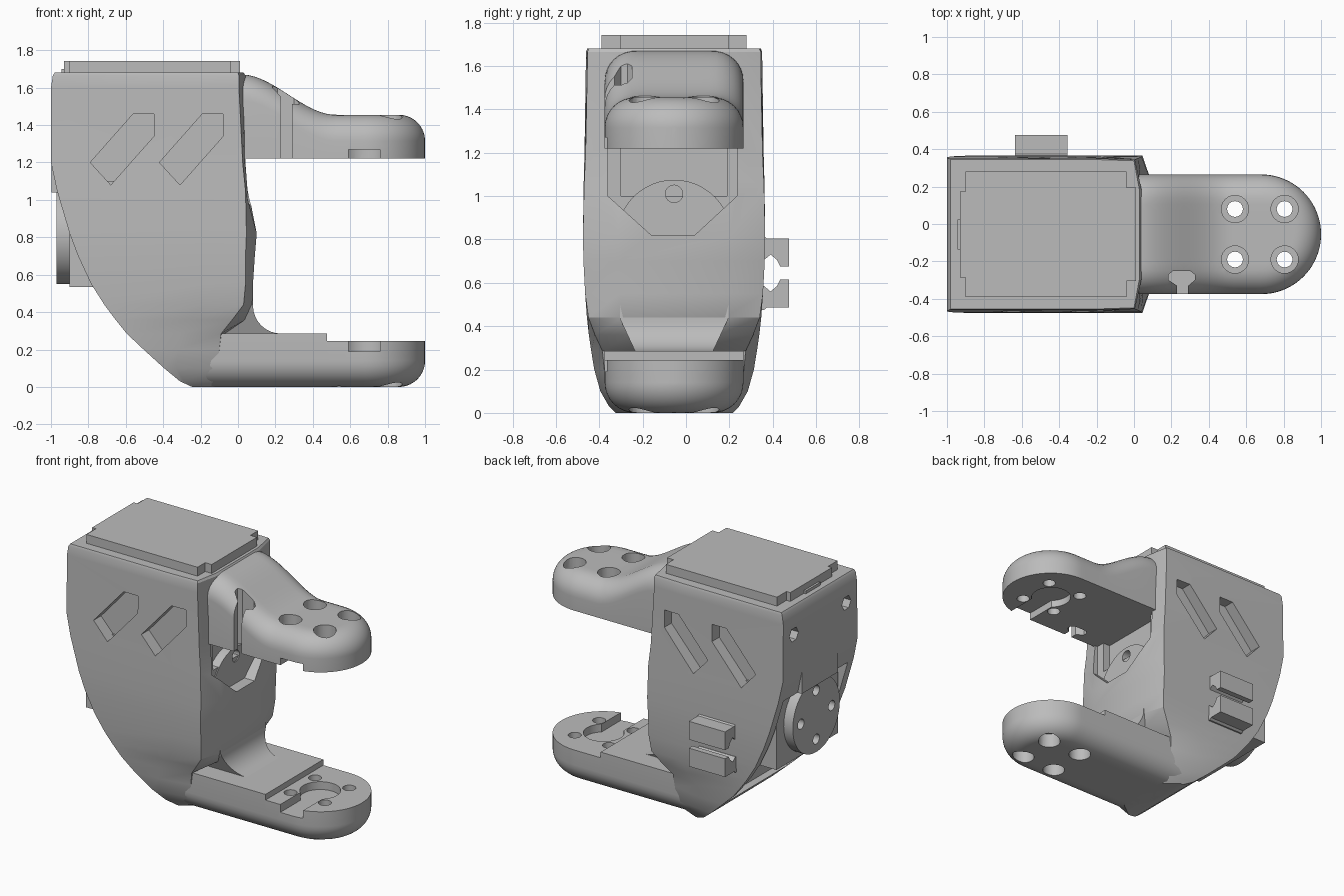
import bpy
import bmesh
from math import sin, cos, pi, hypot, sqrt

if "Cube" in bpy.data.objects:
    bpy.data.objects.remove(bpy.data.objects["Cube"])

MID = -0.055      # centre line of the whole bracket in y
ARM = 0.32        # half width of both arms
ROUND = 0.14      # rounding of the arm edges
TIP = 0.68        # centre of the rounded arm end
AXLE = 0.81       # height of the drive axle

grey = bpy.data.materials.new("matte grey")
grey.use_nodes = True
grey.diffuse_color = (0.5, 0.5, 0.5, 1)
grey.node_tree.nodes["Principled BSDF"].inputs["Base Color"].default_value = (0.5, 0.5, 0.5, 1)


def loft(name, rings):
    """Skin a list of equal-length rings and cap both ends."""
    bm = bmesh.new()
    rows = [[bm.verts.new(p) for p in ring] for ring in rings]
    count = len(rows[0])
    for a, b in zip(rows, rows[1:]):
        for i in range(count):
            j = (i + 1) % count
            bm.faces.new((a[i], a[j], b[j], b[i]))
    bm.faces.new(rows[0])
    bm.faces.new(rows[-1])
    bmesh.ops.recalc_face_normals(bm, faces=bm.faces)
    mesh = bpy.data.meshes.new(name)
    bm.to_mesh(mesh)
    bm.free()
    mesh.materials.append(grey)
    obj = bpy.data.objects.new(name, mesh)
    bpy.context.collection.objects.link(obj)
    return obj


def prism(name, axis, points, low, high):
    """Extrude a flat outline along x, y or z."""
    def place(p, h):
        return {"x": (h, p[0], p[1]), "y": (p[0], h, p[1]), "z": (p[0], p[1], h)}[axis]
    return loft(name, [[place(p, h) for p in points] for h in (low, high)])


def box(name, x, y, z):
    return prism(name, "z", [(x[0], y[0]), (x[1], y[0]), (x[1], y[1]), (x[0], y[1])], *z)


def circle(u, v, radius, sides=32):
    return [(u + radius * cos(2 * pi * i / sides), v + radius * sin(2 * pi * i / sides))
            for i in range(sides)]


def cut(target, cutter):
    cutter.hide_render = True
    mod = target.modifiers.new("cut", "BOOLEAN")
    mod.operation = "DIFFERENCE"
    mod.solver = "EXACT"
    mod.object = cutter
    bpy.context.view_layer.objects.active = target
    bpy.ops.object.modifier_apply(modifier=mod.name)
    bpy.data.objects.remove(cutter)


def smooth(obj, angle=0.5):
    bpy.ops.object.select_all(action="DESELECT")
    obj.select_set(True)
    bpy.context.view_layer.objects.active = obj
    bpy.ops.object.shade_smooth_by_angle(angle=angle)


def ease(t):
    t = min(max(t, 0), 1)
    return t * t * (3 - 2 * t)


def housing_ring(z, back, front, wide, narrow, bulge):
    """Level outline: flanks taper from wide to narrow before the front corner."""
    half = [(back, wide), (max(back + .02, front - .22), wide), (front, narrow),
            (front + bulge, narrow - .16)]
    return [(x, MID - w, z) for x, w in half] + [(x, MID + w, z) for x, w in reversed(half)]


# Main housing: height, back, front, rear half width, front half width, front bulge
sections = [
    (0, -.245, -.12, .27, .19, .02), (.03, -.31, -.12, .3, .26, .02),
    (.1, -.395, -.11, .34, .31, .02), (.2, -.505, -.1, .368, .322, .02),
    (.285, -.595, -.09, .382, .33, .02), (.36, -.655, -.03, .393, .365, .07),
    (.44, -.715, .03, .402, .395, .05), (.55, -.785, .04, .41, .41, .04),
    (.7, -.855, .04, .418, .418, .05), (.82, -.9, .045, .42, .42, .055),
    (1.05, -.968, .04, .417, .415, .015), (1.2, -1, .025, .413, .408, .02),
    (1.6, -1, .005, .407, .4, .035), (1.665, -.99, .005, .406, .4, .035),
    (1.68, -.98, 0, .4, .393, .03)]
body = loft("housing", [housing_ring(*row) for row in sections])

# Diagonal pockets in both flanks
slot = [(-.79, 1.2), (-.56, 1.46), (-.45, 1.46), (-.45, 1.34), (-.68, 1.08)]
for shift in (0, .37):
    for side in (-1, 1):
        ends = sorted((MID + side * .33, MID + side * .6))
        cut(body, prism("pocket", "y", [(x + shift, z) for x, z in slot], *ends))

# Opening at the back around the drive unit, and the two screw holes above it
cut(body, prism("rear_opening", "y", [(-1.2, 1.04), (-.6, 1.04), (-.5, .6), (-.45, .2),
                                      (-1.2, .2)], MID - .355, MID + .355))
for y in (MID - .29, MID + .29):
    cut(body, prism("rear_hole", "x", circle(y, 1.49, .05, 6), -1.1, -.9))

# Recess in the inner front face with a deeper window and the idler disc inside
cut(body, prism("front_recess", "x", [(-.36, 1.22), (.235, 1.22), (.235, 1.0), (.04, .82),
                                      (-.16, .82), (-.36, 1.0)], .015, .3))
cut(body, box("front_window", (-.04, .3), (MID - .245, MID + .245), (1.0, 1.22)))
smooth(body)
idler = prism("idler_disc", "x", circle(MID, AXLE, .265, 48), -.08, .022)
cut(idler, prism("idler_hole", "x", circle(MID, 1.01, .04), -.03, .3))
smooth(idler)

# Rear panel, drive unit and output disc
box("rear_panel", (-.998, -.9), (MID - .2, MID + .2), (1.04, 1.3))
box("drive_unit", (-.9, -.45), (MID - .34, MID + .34), (.535, 1.1))
disc = prism("output_disc", "x", circle(MID, AXLE, .26, 48), -.97, -.89)
for y, z in ((.17, 0), (-.17, 0), (0, .17), (0, -.17)):
    cut(disc, prism("disc_hole", "x", circle(MID + y, AXLE + z, .035, 20), -1.1, -.8))
smooth(disc)

# Lid with stepped ends
lid = [(-.93, .23), (-.9, .23), (-.9, .335), (-.04, .335), (-.04, .25), (.01, .25)]
prism("lid", "z", [(x, MID + y) for x, y in lid] + [(x, MID - y) for x, y in reversed(lid)],
      1.66, 1.742)
box("lid_tab", (-.945, -.9), (MID - .08, MID + .08), (1.66, 1.7))

# Fillet where the lower arm meets the housing, widening upwards
steps = [pi / 2 * i / 8 for i in range(9)]
curve = [(.23 - .15 * sin(t), .435 - .15 * cos(t), .18 + .07 * (1 - cos(t))) for t in steps]
smooth(loft("inner_fillet", [
    [(-.08, MID - w, z), (x, MID - w, z), (x, MID + w, z), (-.08, MID + w, z)]
    for x, z, w in [(.23, .25, .18)] + curve + [(.075, .6, .25)]]))


def make_arm(name, start, base, top, direction):
    """Arm with a round tip; direction is the way its rounded face looks."""
    stations = [start + (TIP - start) * i / 24 for i in range(24)]
    stations += [TIP + ARM * sin(pi / 2 * i / 20) for i in range(20)] + [TIP + ARM * .9995]
    rings = []
    for x in stations:
        past = max(x - TIP, 0)
        half = sqrt(ARM ** 2 - past ** 2)
        ring = [(x, MID + half, base), (x, MID - half, base)]
        for i in range(25):
            y = half * sin(pi * (i / 24 - .5))
            gap = max(ARM - hypot(past, y), 0)
            drop = ROUND - sqrt(ROUND ** 2 - max(ROUND - gap, 0) ** 2)
            ring.append((x, MID + y, top(x) - direction * drop))
        rings.append(ring)
    arm = loft(name, rings)
    # Screw holes with counterbores, and a keyhole seat in the flat face
    seat = sorted((base - direction * .2, base + direction * .05))
    outer = top(TIP)
    bore = sorted((outer - direction * .1, outer + direction * .3))
    if direction < 0:
        cut(arm, box("step", (.475, 1.2), (-1, 1), (.245, .5)))
        seat = (.19, .5)
    for x in (.54, .805):
        for y in (-.19, .08):
            cut(arm, prism("screw_hole", "z", circle(x, y, .042, 24), -.5, 2))
            cut(arm, prism("counterbore", "z", circle(x, y, .073, 24), *bore))
    cut(arm, prism("seat_round", "z", circle(.675, MID, .13), *seat))
    cut(arm, box("seat_channel", (.59, .76), (-.6, MID), seat))
    return arm


lower_arm = make_arm("lower_arm", -.23, .285, lambda x: 0, -1)
upper_arm = make_arm("upper_arm", -.03, 1.22, lambda x: 1.455 + .215 * (1 - ease((x - .02) / .5)), 1)

# Cable notch in the side of the upper arm
notch = [(.23, -.5), (.29, -.5), (.29, -.33), (.325, -.3), (.325, -.27), (.3, -.25),
         (.21, -.25), (.185, -.27), (.185, -.3), (.23, -.33)]
cut(upper_arm, prism("cable_notch", "z", notch, 1, 2))
for arm in (lower_arm, upper_arm):
    smooth(arm)

# Cable clip on the rear flank
jaw = [(.3, .17), (.36, .17), (.375, .158), (.475, .158), (.475, .03), (.435, .03),
       (.42, .06), (.39, .085), (.36, .06), (.3, .06)]
for name, side in (("clip_upper_jaw", 1), ("clip_lower_jaw", -1)):
    prism(name, "x", [(y, .645 + side * z) for y, z in jaw], -.635, -.355)
